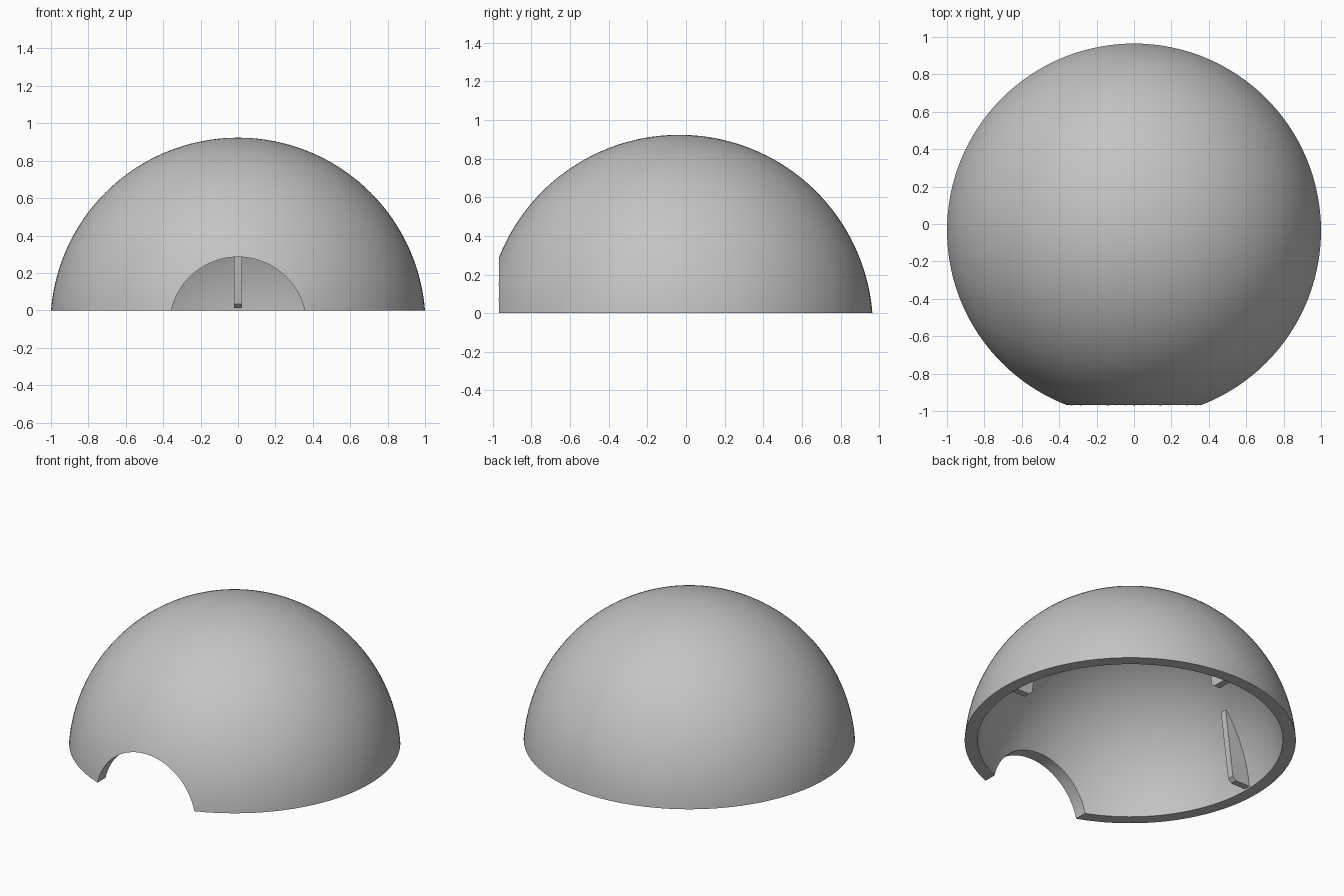
import bpy, bmesh, math
from mathutils import Matrix, Vector

if "Cube" in bpy.data.objects:
    bpy.data.objects.remove(bpy.data.objects["Cube"])

CY, CZ = -0.035, -0.08          # sphere centre
R_OUT, R_IN = 1.003, 0.925      # shell radii
HOLE_R = 0.365

grey = bpy.data.materials.new("light grey")
grey.diffuse_color = (0.55, 0.55, 0.55, 1)
grey.use_nodes = True
grey.node_tree.nodes["Principled BSDF"].inputs["Base Color"].default_value = grey.diffuse_color


def make_object(name, bm):
    bmesh.ops.recalc_face_normals(bm, faces=bm.faces[:])
    mesh = bpy.data.meshes.new(name)
    bm.to_mesh(mesh)
    bm.free()
    mesh.materials.append(grey)
    obj = bpy.data.objects.new(name, mesh)
    bpy.context.collection.objects.link(obj)
    return obj


def arc(radius, steps=40):
    """Points (radius, height) from the ground plane up to the pole."""
    start = math.asin(-CZ / radius)
    for i in range(steps + 1):
        a = start + (math.pi / 2 - start) * i / steps
        yield (radius * math.cos(a) if i < steps else 0.0, CZ + radius * math.sin(a))


# Hollow dome: lathe of outer arc, inner arc and flat rim
bm = bmesh.new()
profile = list(arc(R_OUT))[::-1] + list(arc(R_IN))
verts = [bm.verts.new((r, CY, z)) for r, z in profile]
edges = [bm.edges.new(pair) for pair in zip(verts, verts[1:])]
bmesh.ops.spin(bm, geom=verts + edges, cent=(0, CY, 0), axis=(0, 0, 1),
               angle=math.tau, steps=128, use_duplicate=False)
bmesh.ops.remove_doubles(bm, verts=bm.verts[:], dist=1e-5)
dome = make_object("dome_shell", bm)

# Round doorway cut through the front wall
bm = bmesh.new()
bmesh.ops.create_cone(bm, cap_ends=True, segments=128, radius1=HOLE_R, radius2=HOLE_R, depth=1.0,
                      matrix=Matrix.Translation((0, -1.1, CZ)) @ Matrix.Rotation(math.pi / 2, 4, 'X'))
cutter = make_object("doorway_cutter", bm)
cutter.hide_render = True
cutter.hide_viewport = True
cut = dome.modifiers.new("doorway", 'BOOLEAN')
cut.operation = 'DIFFERENCE'
cut.solver = 'EXACT'
cut.object = cutter

bpy.context.view_layer.objects.active = dome
dome.select_set(True)
bpy.ops.object.modifier_apply(modifier="doorway")
bpy.ops.object.shade_smooth_by_angle(angle=math.radians(30))


# Slim inner ribs: chamfered foot, leaning inner edge, back following the wall
def rib(name, angle):
    side = [(0.815, 0.012), (0.79, 0.035), (0.735, 0.465)]
    for i in range(11):
        z = 0.49 + (0.012 - 0.49) * i / 10
        side.append((math.sqrt((R_IN + 0.008) ** 2 - (z - CZ) ** 2), z))
    bm = bmesh.new()
    face = bm.faces.new([bm.verts.new((r, -0.022, z)) for r, z in side])
    ext = bmesh.ops.extrude_face_region(bm, geom=[face])
    bmesh.ops.translate(bm, vec=Vector((0, 0.044, 0)),
                        verts=[g for g in ext["geom"] if isinstance(g, bmesh.types.BMVert)])
    bm.transform(Matrix.Translation((0, CY, 0)) @ Matrix.Rotation(angle, 4, 'Z'))
    make_object(name, bm)


for name, degrees in (("right_rib", 0), ("back_rib", 90), ("left_rib", 180)):
    rib(name, math.radians(degrees))
